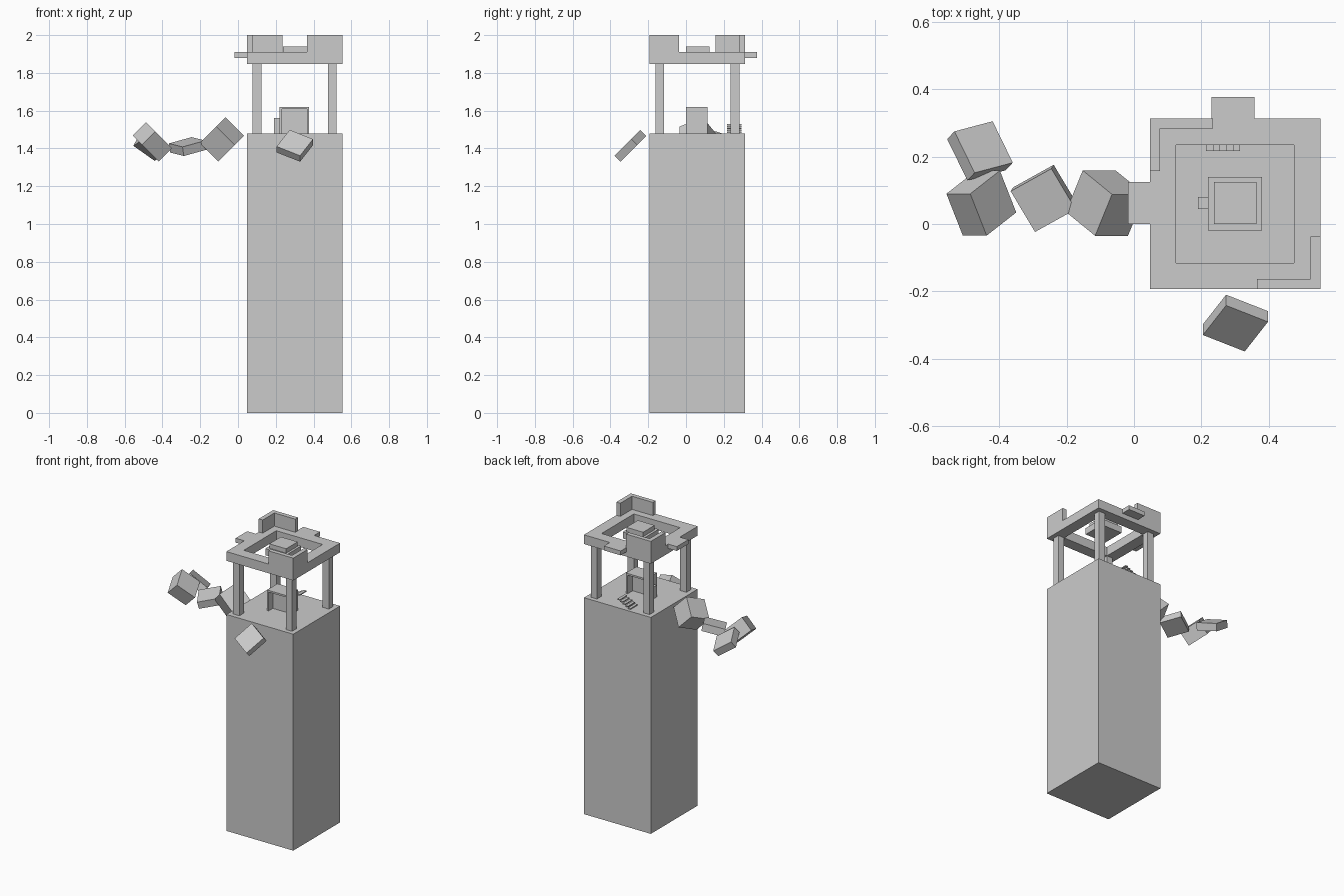
import bpy
from math import radians
from mathutils import Matrix, Vector

old = bpy.data.objects.get("Cube")
if old:
    bpy.data.objects.remove(old, do_unlink=True)

stone = bpy.data.materials.new("plain grey")
stone.use_nodes = True
GREY = (0.6, 0.6, 0.6, 1)
stone.diffuse_color = GREY
stone.node_tree.nodes["Principled BSDF"].inputs["Base Color"].default_value = GREY


def block(name, center, size, rot=None):
    """Flat sided block, optionally turned by a 3x3 matrix."""
    bpy.ops.mesh.primitive_cube_add(size=1)
    ob = bpy.context.object
    ob.name = ob.data.name = name
    turn = (rot or Matrix.Identity(3)).to_4x4()
    ob.matrix_world = Matrix.Translation(center) @ turn @ Matrix.Diagonal((*size, 1))
    ob.data.materials.append(stone)
    return ob


def span(name, x, y, z):
    """Block given by its lowest and highest value on each axis."""
    lo, hi = Vector((x[0], y[0], z[0])), Vector((x[1], y[1], z[1]))
    return block(name, (lo + hi) / 2, hi - lo)


CX, CY, HALF = 0.30, 0.06, 0.253
X0, X1, Y0, Y1 = CX - HALF, CX + HALF, CY - HALF, CY + HALF
DECK, EAVE, ROOF, TOP = 1.48, 1.847, 1.91, 2.0

# Tall shaft
span("tower_shaft", (X0, X1), (Y0, Y1), (0, DECK))

# Corner pillars
for sx in (-1, 1):
    for sy in (-1, 1):
        block("corner_pillar", (CX + sx * 0.199, CY + sy * 0.199, (DECK + EAVE) / 2),
              (0.047, 0.047, EAVE - DECK))

# Square roof ring
RIM = 0.078
for name, y in (("front_beam", (Y0, Y0 + RIM)), ("back_beam", (Y1 - RIM, Y1))):
    span(name, (X0, X1), y, (EAVE, ROOF))
for name, x in (("right_beam", (X0, X0 + RIM)), ("left_beam", (X1 - RIM, X1))):
    span(name, x, (Y0 + RIM, Y1 - RIM), (EAVE, ROOF))

# Two L-shaped parapets on opposite corners
WALL = 0.03
span("back_parapet", (X0, X0 + 0.188), (Y1 - WALL, Y1), (ROOF, TOP))
span("right_parapet", (X0, X0 + WALL), (Y1 - 0.156, Y1 - WALL), (ROOF, TOP))
span("front_parapet", (X1 - 0.188, X1), (Y0, Y0 + WALL), (ROOF, TOP))
span("left_parapet", (X1 - WALL, X1), (Y0 + WALL, Y0 + 0.156), (ROOF, TOP))

# Ledges jutting from the roof ring
span("right_ledge", (-0.018, X0), (0, 0.125), (1.88, ROOF))
span("back_ledge", (0.23, 0.357), (Y1, 0.377), (1.88, ROOF))

# Stepped slab hovering in the ring
span("lower_slab", (0.22, 0.38), (-0.019, 0.14), (1.865, ROOF))
span("upper_slab", (0.237, 0.364), (0, 0.125), (ROOF, 1.94))

# Small shelter on the deck
SHELL = 0.012
span("shelter_right_wall", (0.22, 0.22 + SHELL), (0, 0.113), (DECK, 1.608))
span("shelter_left_wall", (0.376 - SHELL, 0.376), (0, 0.113), (DECK, 1.608))
span("shelter_roof", (0.22, 0.376), (0, 0.113), (1.608, 1.62))
span("shelter_inner_wall", (0.232, 0.364), (0.045, 0.057), (DECK, 1.608))
span("side_post", (0.19, 0.22), (0.044, 0.08), (DECK, 1.56))

# Open stair treads
for i in range(5):
    x, z = 0.214 + 0.02 * i, DECK + 0.002 + 0.01 * i
    span("stair_tread", (x, x + 0.02), (0.217, 0.293), (z, z + 0.007))


def turned(axis, tilt, spin):
    return (Matrix.Rotation(radians(tilt), 3, axis)
            @ Matrix.Rotation(radians(spin), 3, "Z"))


def framed(a, b):
    """Rotation whose local x follows a and local y leans along b."""
    a = Vector(a).normalized()
    n = a.cross(Vector(b)).normalized()
    return Matrix((a, n.cross(a), n)).transposed()


# Tumbling blocks floating around the tower
SIDE = 0.142
block("front_floating_block", (0.301, -0.294, 1.414), (SIDE, SIDE, 0.045),
      turned("X", 45, -29))
block("inner_floating_block", (-0.085, 0.062, 1.448), (SIDE, SIDE, 0.138),
      turned("Y", -45, -30))
block("middle_floating_block", (-0.266, 0.076, 1.41), (SIDE, SIDE, 0.05),
      framed((0.126, 0.07, 0.035), (-0.071, 0.127, 0.02)))
block("outer_floating_block", (-0.453, 0.062, 1.435), (SIDE, SIDE, 0.1),
      turned("Y", 45, 29))
block("rear_floating_block", (-0.457, 0.217, 1.413), (SIDE, SIDE, 0.05),
      framed((0.113, 0.03, -0.08), (-0.062, 0.122, -0.037)))
